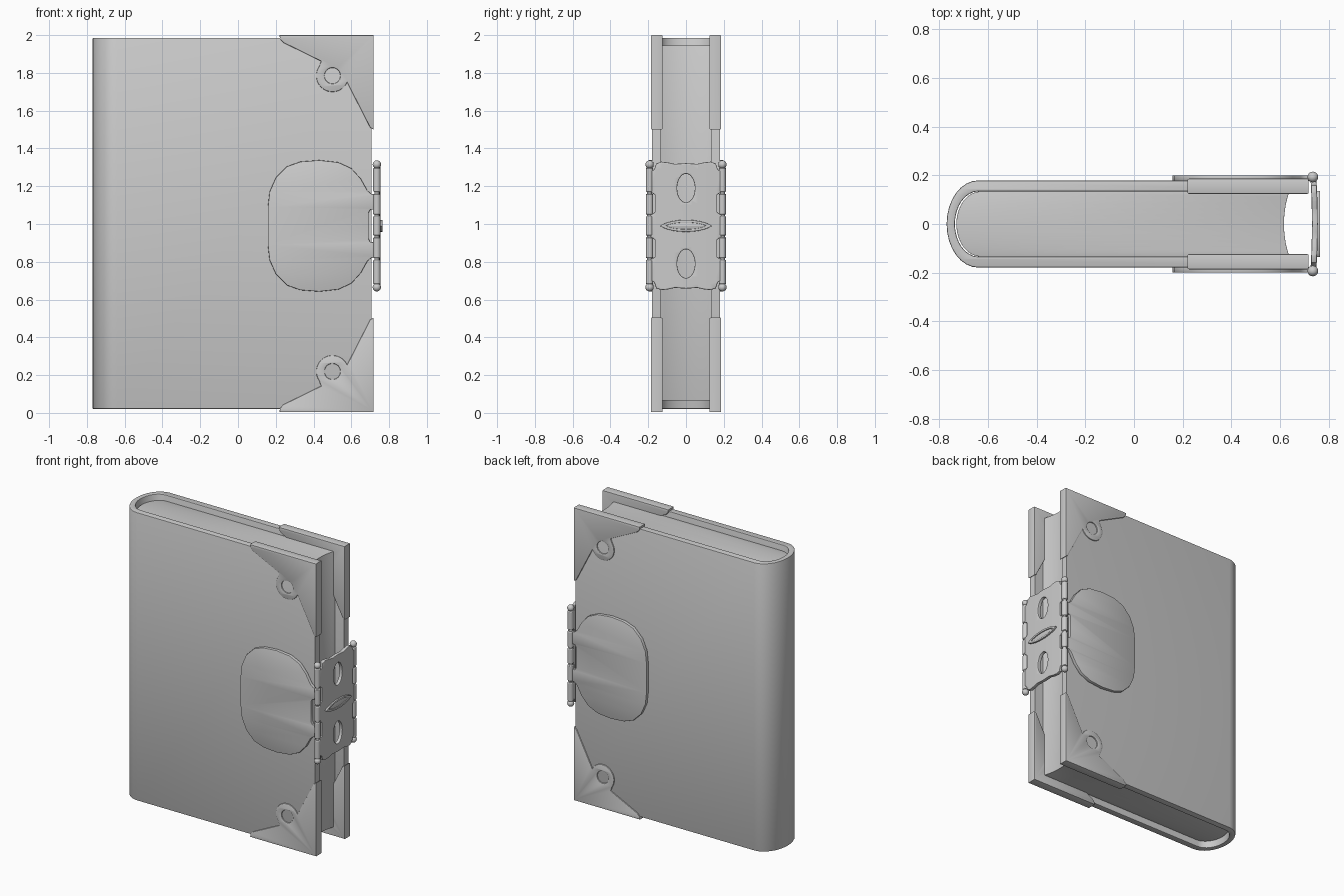
import bpy, bmesh
from math import sin, cos, pi, radians
from mathutils import Matrix

if "Cube" in bpy.data.objects:
    bpy.data.objects.remove(bpy.data.objects["Cube"])

TO_XY = Matrix.Identity(4)                                   # profile in plan, extruded along z
TO_XZ = Matrix(((1, 0, 0, 0), (0, 0, -1, 0), (0, 1, 0, 0), (0, 0, 0, 1)))
TO_YZ = Matrix(((0, 0, 1, 0), (1, 0, 0, 0), (0, 1, 0, 0), (0, 0, 0, 1)))


def smooth(ob, angle=35):
    bpy.ops.object.select_all(action='DESELECT')
    ob.select_set(True)
    bpy.context.view_layer.objects.active = ob
    bpy.ops.object.shade_smooth_by_angle(angle=radians(angle))


def slab(name, loops, thick, bevel, plane, loc):
    """Filled profile (first loop outer, others holes) with rounded edges."""
    cu = bpy.data.curves.new(name + "_curve", 'CURVE')
    cu.dimensions, cu.fill_mode = '2D', 'BOTH'
    cu.extrude, cu.bevel_depth, cu.offset = thick / 2 - bevel, bevel, -bevel
    cu.bevel_resolution = 1
    for pts in loops:
        sp = cu.splines.new('POLY')
        sp.points.add(len(pts) - 1)
        for p, (u, v) in zip(sp.points, pts):
            p.co = (u, v, 0, 1)
        sp.use_cyclic_u = True
    tmp = bpy.data.objects.new(name + "_tmp", cu)
    bpy.context.collection.objects.link(tmp)
    dg = bpy.context.evaluated_depsgraph_get()
    me = bpy.data.meshes.new_from_object(tmp.evaluated_get(dg))
    bpy.data.objects.remove(tmp)
    me.transform(Matrix.Translation(loc) @ plane)
    bm = bmesh.new()
    bm.from_mesh(me)
    bmesh.ops.remove_doubles(bm, verts=bm.verts, dist=1e-5)
    bmesh.ops.recalc_face_normals(bm, faces=bm.faces)
    bm.to_mesh(me)
    bm.free()
    ob = bpy.data.objects.new(name, me)
    bpy.context.collection.objects.link(ob)
    smooth(ob)
    return ob


def arc(cx, cy, a, b, t0, t1, n):
    return [(cx + a * cos(radians(t0 + (t1 - t0) * i / n)),
             cy + b * sin(radians(t0 + (t1 - t0) * i / n))) for i in range(n + 1)]


def ellipse(cx, cy, a, b, n=32):
    return arc(cx, cy, a, b, 0, 360, n)[:-1]


def mirror_v(pts):
    """Close a half profile by mirroring it across v = 0."""
    return pts + [(u, -v) for u, v in reversed(pts) if abs(v) > 1e-6]


def mirror_u(pts):
    return pts + [(-u, v) for u, v in reversed(pts) if abs(u) > 1e-6]


def lens(a, b, n=12):
    return mirror_v([(a * cos(pi * i / n), b * sin(pi * i / n) ** 1.5 if 0 < i < n else 0)
                     for i in range(n + 1)])


# Cover: U-shaped shell with a rounded spine
outer = arc(-0.64, 0, 0.13, 0.179, 90, 270, 16)
inner = arc(-0.64, 0, 0.096, 0.134, 270, 90, 16)
slab("cover", [[(0.708, 0.179)] + outer + [(0.708, -0.179), (0.708, -0.134)] + inner + [(0.708, 0.134)]],
     1.965, 0.005, TO_XY, (0, 0, 1.003))

# Page block with a concave fore edge
spine = arc(-0.63, 0, 0.1, 0.134, 90, 270, 16)
fore = [(0.616 + 0.022 * (y / 0.134) ** 2, y) for y in [-0.134 + 0.268 * i / 12 for i in range(13)]]
slab("pages", [spine + fore], 1.88, 0.001, TO_XY, (0, 0, 1.005))

# Corner guards, measured from the top corner
corner = ([(0.22, 2.0), (0.718, 2.0), (0.718, 1.5), (0.70, 1.51), (0.585, 1.735)]
          + arc(0.50, 1.785, 0.086, 0.086, -25, -215, 14) + [(0.44, 1.862), (0.24, 1.96), (0.222, 1.98)])
for sy, side in ((-1, "front"), (1, "back")):
    for top, level in ((True, "top"), (False, "bottom")):
        loops = [corner, ellipse(0.50, 1.785, 0.042, 0.042, 24)]
        if not top:
            loops = [[(u, 2.004 - v) for u, v in l] for l in loops]
        slab(f"{side}_{level}_corner_guard", loops, 0.062, 0.005, TO_XZ, (0, sy * 0.155, 0))

# Clasp side plates
ZC, PX, PY = 0.99, 0.735, 0.193
half = [(0.692, 0), (0.692, 0.07), (0.70, 0.085), (0.735, 0.087), (0.735, 0.165), (0.705, 0.17),
        (0.685, 0.187), (0.65, 0.25), (0.60, 0.305), (0.53, 0.337), (0.43, 0.348), (0.33, 0.34),
        (0.26, 0.315), (0.20, 0.255), (0.167, 0.18), (0.158, 0.1)]
for sy, side in ((-1, "front"), (1, "back")):
    slab(f"{side}_clasp_plate", [mirror_v(half)], 0.024, 0.004, TO_XZ, (0, sy * 0.188, ZC))

# Clasp bridge across the fore edge, with wavy ends and two oval windows
quarter = [(0.19, 0), (0.19, 0.055), (0.165, 0.073), (0.165, 0.165), (0.19, 0.18), (0.19, 0.285),
           (0.168, 0.30), (0.158, 0.33), (0.13, 0.34), (0.095, 0.336), (0.06, 0.328), (0, 0.332)]
right = [(u, -v) for u, v in reversed(quarter) if v] + quarter
bridge = [(u, v) for u, v in right] + [(-u, v) for u, v in reversed(right) if u]
ob = slab("clasp_bridge", [bridge, ellipse(0, 0.2, 0.047, 0.076), ellipse(0, -0.2, 0.047, 0.076)],
          0.024, 0.005, TO_YZ, (PX + 0.002, 0, ZC))
bm = bmesh.new()
bm.from_mesh(ob.data)
for i in range(-5, 6):
    bmesh.ops.bisect_plane(bm, geom=bm.verts[:] + bm.edges[:] + bm.faces[:],
                           plane_co=(0, i * 0.032, 0), plane_no=(0, 1, 0))
for v in bm.verts:
    v.co.x += 0.006 * (1 - (v.co.y / 0.19) ** 2)
bm.to_mesh(ob.data)
bm.free()
smooth(ob)

# Raised lens-shaped ornament
slab("clasp_ornament_rim", [lens(0.136, 0.032), lens(0.105, 0.018)], 0.02, 0.003, TO_YZ, (0.755, 0, ZC))
slab("clasp_ornament_core", [lens(0.11, 0.02)], 0.014, 0.002, TO_YZ, (0.752, 0, ZC))


# Hinges: pin, knuckles and ball ends
def rod(name, y, z0, z1, r, bevel=0):
    bpy.ops.mesh.primitive_cylinder_add(vertices=20, radius=r, depth=z1 - z0,
                                        location=(PX, y, ZC + (z0 + z1) / 2))
    ob = bpy.context.object
    ob.name = name
    if bevel:
        m = ob.modifiers.new("round", 'BEVEL')
        m.width, m.segments, m.limit_method = bevel, 2, 'ANGLE'
    smooth(ob, 50)


for sy, side in ((-1, "front"), (1, "back")):
    y = sy * PY
    rod(f"{side}_hinge_pin", y, -0.315, 0.315, 0.013)
    for k, (a, b) in enumerate(((-0.308, -0.18), (-0.17, -0.06), (-0.052, 0.052), (0.06, 0.17), (0.18, 0.308))):
        rod(f"{side}_hinge_knuckle_{k + 1}", y, a, b, 0.0195, 0.005)
    for sz, end in ((1, "top"), (-1, "bottom")):
        bpy.ops.mesh.primitive_uv_sphere_add(segments=20, ring_count=12, radius=0.022,
                                             location=(PX, y, ZC + sz * 0.325))
        bpy.context.object.name = f"{side}_hinge_{end}_ball"
        smooth(bpy.context.object, 60)
